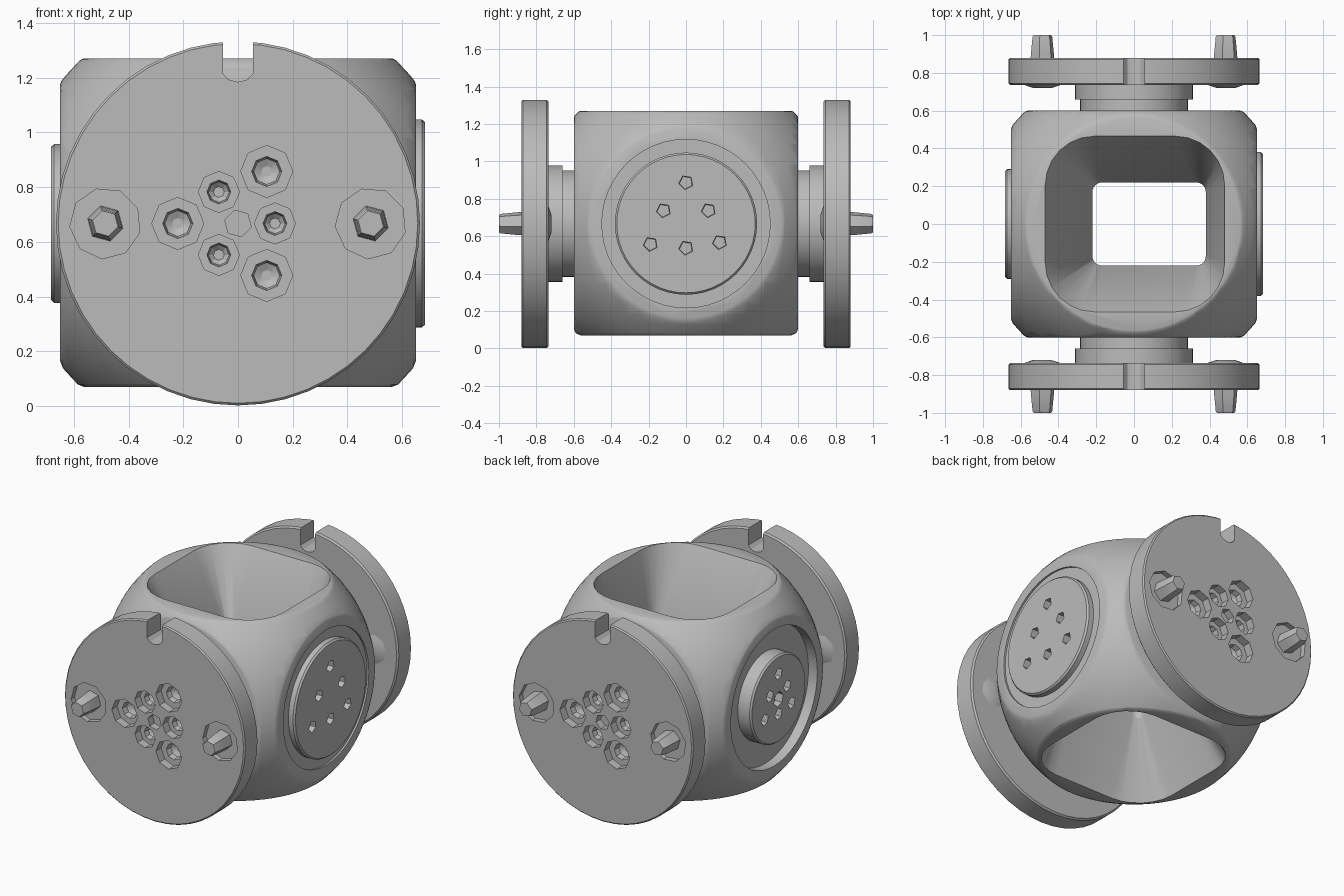
import bpy, bmesh, math
from mathutils import Vector, Matrix

if "Cube" in bpy.data.objects:
    bpy.data.objects.remove(bpy.data.objects["Cube"], do_unlink=True)

MID = 0.667
X, Y, Z = Vector((1, 0, 0)), Vector((0, 1, 0)), Vector((0, 0, 1))

grey = bpy.data.materials.new("plain_grey")
grey.use_nodes = True
grey.diffuse_color = (0.5, 0.5, 0.5, 1)
grey.node_tree.nodes["Principled BSDF"].inputs["Base Color"].default_value = (0.5, 0.5, 0.5, 1)


def make(name, bm):
    bmesh.ops.recalc_face_normals(bm, faces=bm.faces)
    mesh = bpy.data.meshes.new(name)
    bm.to_mesh(mesh)
    bm.free()
    mesh.materials.append(grey)
    obj = bpy.data.objects.new(name, mesh)
    bpy.context.collection.objects.link(obj)
    return obj


def loft(name, rings):
    """Skin a closed solid over rings of equal point count."""
    bm = bmesh.new()
    loops = [[bm.verts.new(p) for p in ring] for ring in rings]
    for a, b in zip(loops, loops[1:]):
        for i in range(len(a)):
            j = (i + 1) % len(a)
            bm.faces.new((a[i], a[j], b[j], b[i]))
    bm.faces.new(loops[0])
    bm.faces.new(loops[-1])
    return make(name, bm)


def turned(name, base, axis, profile, sides=48):
    """Turned solid; profile holds (distance along axis, radius)."""
    u = axis.orthogonal().normalized()
    v = axis.cross(u)
    angles = [2 * math.pi * i / sides for i in range(sides)]
    return loft(name, [[Vector(base) + axis * d + (u * math.cos(a) + v * math.sin(a)) * r
                        for a in angles] for d, r in profile])


def combine(obj, tool, operation="DIFFERENCE"):
    """Apply a boolean and discard its tool."""
    mod = obj.modifiers.new("cut", "BOOLEAN")
    mod.object, mod.operation, mod.solver = tool, operation, "EXACT"
    graph = bpy.context.evaluated_depsgraph_get()
    mesh = bpy.data.meshes.new_from_object(obj.evaluated_get(graph))
    obj.modifiers.clear()
    obj.data = mesh
    bpy.data.objects.remove(tool, do_unlink=True)


def smooth(obj, degrees=30):
    obj.data.shade_smooth()
    obj.data.set_sharp_from_angle(angle=math.radians(degrees))


def rounded_rect(x0, x1, y0, y1, r, z, steps=6):
    points = []
    for k, (cx, cy) in enumerate(((x1 - r, y1 - r), (x0 + r, y1 - r), (x0 + r, y0 + r), (x1 - r, y0 + r))):
        for i in range(steps + 1):
            a = math.pi / 2 * (k + i / steps)
            points.append(Vector((cx + r * math.cos(a), cy + r * math.sin(a), z)))
    return points


# Body: ball trimmed flat on six sides with softened rims
BALL = 0.83
bm = bmesh.new()
bmesh.ops.create_uvsphere(bm, u_segments=64, v_segments=40, radius=BALL,
                          matrix=Matrix.Translation((0, 0, MID)))
body = make("body", bm)
for axis, half in ((X, 0.65), (Y, 0.6), (Z, 0.6)):
    flat = math.sqrt(BALL ** 2 - half ** 2)
    rim = [(half, flat - 0.01), (half - 0.04, flat + 0.09), (half - 0.04, 1.0)]
    trim = turned("trim", (0, 0, MID + 0.003), axis, rim + [(-d, r) for d, r in reversed(rim)], 64)
    combine(body, trim, "INTERSECT")

# Funnel openings above and below, meeting at a rectangular throat
def mouth(z):
    return rounded_rect(-0.47, 0.48, -0.465, 0.465, 0.26, z)

def throat(z):
    return rounded_rect(-0.22, 0.38, -0.22, 0.22, 0.05, z)

funnel = loft("funnel", [mouth(0.03), mouth(0.07), throat(0.51), throat(0.83), mouth(1.27), mouth(1.31)])
combine(body, funnel)

# Round recesses in the four sides
for axis, face, depth, r in ((X, 0.65, 0.012, 0.45), (-X, 0.65, 0.065, 0.455),
                             (Y, 0.6, 0.05, 0.45), (-Y, 0.6, 0.05, 0.45)):
    combine(body, turned("recess", (0, 0, MID), axis, [(face - depth, r), (face + 0.1, r)]))
smooth(body)

# Side discs with small pentagonal sockets
SOCKETS = ((0, 0.22), (-0.12, 0.07), (0.12, 0.07), (-0.19, -0.11), (0.18, -0.10), (0, -0.13))
for name, axis, start, r in (("left_disc", X, 0.60, 0.38), ("right_disc", -X, 0.55, 0.29)):
    disc = turned(name, (0, 0, MID), axis, [(start, r), (0.672, r), (0.683, r - 0.01)])
    scale = r / 0.38
    for y, z in SOCKETS:
        centre = (0, y * scale * axis.x, MID + z * scale)
        combine(disc, turned("socket", centre, axis, [(0.63, 0.035), (0.72, 0.042)], 5))
    if axis.x < 0:
        combine(disc, turned("socket", (0, 0, MID), axis, [(0.63, 0.05), (0.72, 0.05)], 6))
    smooth(disc)

# Flanges: the back one is the front one turned half way round
BORES = ((0.105, 0.19, 0.095), (-0.07, 0.115, 0.075), (-0.22, 0, 0.095),
         (0.135, 0, 0.075), (-0.07, -0.115, 0.075), (0.105, -0.19, 0.095))
NOTCH = ((-0.055, 1.5), (-0.055, 1.215), (-0.035, 1.193), (0, 1.184),
         (0.035, 1.193), (0.055, 1.215), (0.055, 1.5))


def flange(side, turn):
    out = Y * -turn
    hub = turned(side + "_collar", (0, 0, MID), out,
                 [(0.54, 0.285), (0.66, 0.285), (0.66, 0.312), (0.74, 0.312)])
    smooth(hub)
    plate = turned(side + "_flange", (0, 0, MID), out,
                   [(0.735, 0.655), (0.745, 0.665), (0.872, 0.665), (0.88, 0.657)])
    combine(plate, loft("notch", [[(x, -turn * d, z) for x, z in NOTCH] for d in (0.6, 1.0)]))
    # Counterbored holes and the central dimple
    for x, z, r in BORES:
        at = (x * turn, 0, MID + z)
        combine(plate, turned("bore", at, out, [(0.775, 0.02), (0.79, r * 0.5), (0.825, r * 0.58),
                                                (0.825, r), (0.92, r)], 8))
    combine(plate, turned("dimple", (0, 0, MID), out, [(0.83, 0.05), (0.92, 0.05)], 6))
    # Pins in shallow dishes, with a low boss behind
    for x, label in ((-0.485, "a"), (0.485, "b")):
        at = (x, 0, MID)
        combine(plate, turned("dish", at, out, [(0.845, 0.13), (0.92, 0.13)], 9))
        smooth(turned(f"{side}_pin_{label}", at, out,
                      [(0.82, 0.068), (0.90, 0.063), (0.99, 0.054), (1.0, 0.048)], 6))
        smooth(turned(f"{side}_boss_{label}", at, out, [(0.72, 0.05), (0.735, 0.095), (0.76, 0.095)], 9))
    smooth(plate)


flange("front", 1)
flange("back", -1)
